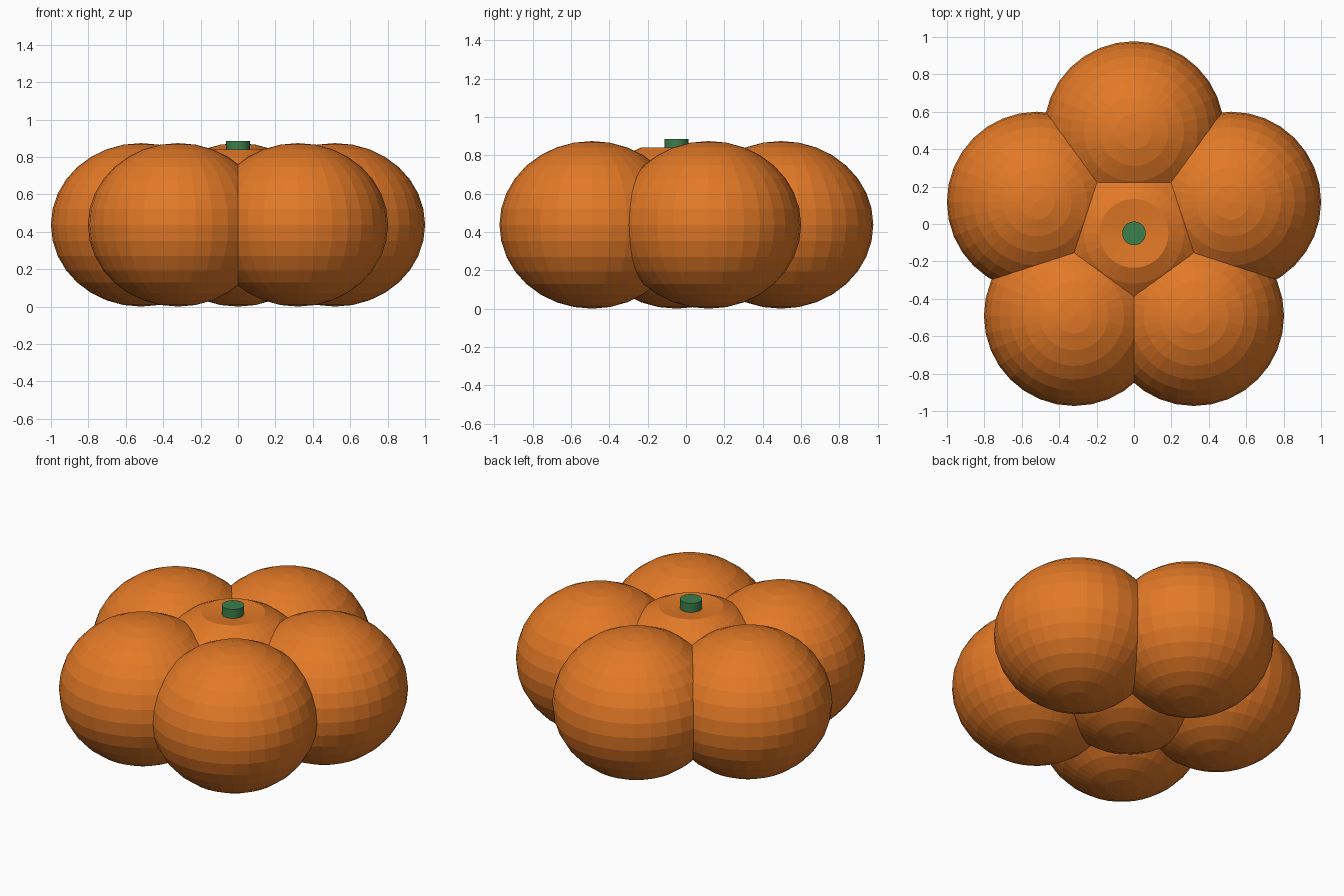
import bpy, math

if "Cube" in bpy.data.objects:
    bpy.data.objects.remove(bpy.data.objects["Cube"])

LOBE_R, HALF_H = 0.482, 0.437   # horizontal radius and half height of a lobe
RING_R, CY = 0.545, -0.05       # lobe ring radius and its centre in y


def material(name, rgb):
    m = bpy.data.materials.new(name)
    m.diffuse_color = (*rgb, 1)
    m.use_nodes = True
    m.node_tree.nodes["Principled BSDF"].inputs["Base Color"].default_value = m.diffuse_color
    return m


orange = material("orange skin", (0.76, 0.19, 0.02))
green = material("green stem", (0.045, 0.21, 0.07))


def lobe(name, x, y):
    bpy.ops.mesh.primitive_uv_sphere_add(segments=32, ring_count=16, radius=1,
                                         location=(x, y, HALF_H))
    ob = bpy.context.object
    ob.name = name
    for v in ob.data.vertices:
        v.co.x *= LOBE_R
        v.co.y *= LOBE_R
        v.co.z *= HALF_H
    ob.data.materials.append(orange)
    return ob


# Ring of five flattened lobes
for i in range(5):
    a = math.radians(90 + 72 * i)
    lobe(f"outer_lobe_{i + 1}", RING_R * math.cos(a), CY + RING_R * math.sin(a))

# Core lobe with a shallow dimple around the stem
core = lobe("core_lobe", 0, CY)
for v in core.data.vertices:
    r = math.hypot(v.co.x, v.co.y)
    if v.co.z > 0 and r < 0.12:
        v.co.z = 0.385 + 0.1 * r

# Short round stem
bpy.ops.mesh.primitive_cylinder_add(vertices=32, radius=0.063, depth=0.085,
                                    location=(0, CY, 0.8425))
stem = bpy.context.object
stem.name = "stem"
stem.data.materials.append(green)
bpy.ops.object.shade_smooth_by_angle()
